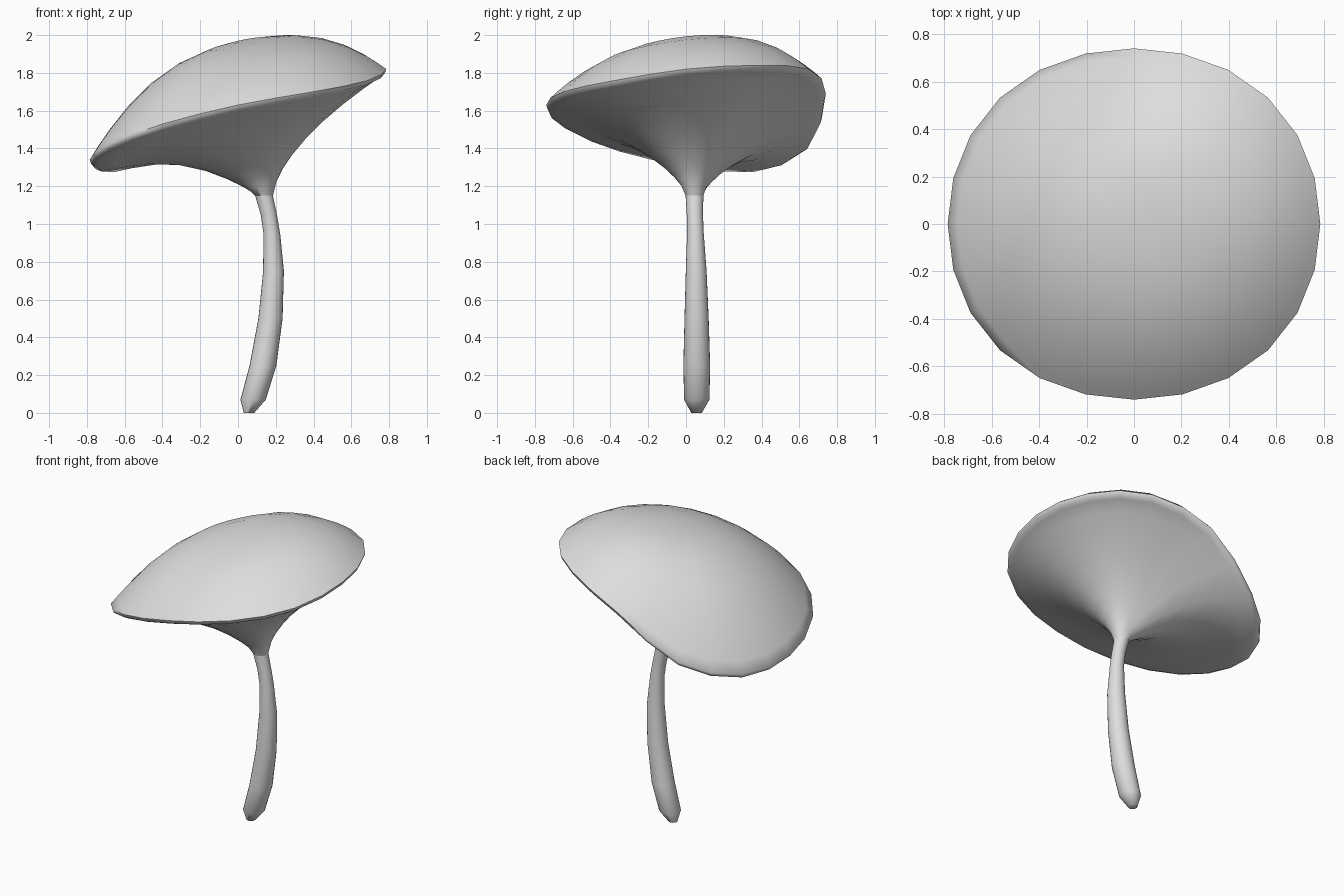
import bpy, bmesh
from math import sin, cos, pi, radians
from mathutils import Vector

if "Cube" in bpy.data.objects:
    bpy.data.objects.remove(bpy.data.objects["Cube"], do_unlink=True)

GREY = (0.73, 0.73, 0.73, 1)
grey = bpy.data.materials.new("light_grey")
grey.use_nodes = True
grey.diffuse_color = GREY
grey.node_tree.nodes["Principled BSDF"].inputs["Base Color"].default_value = GREY


def loft(name, rings, apex=None):
    """Skin a list of closed rings; close the first with an apex or flat face."""
    bm = bmesh.new()
    loops = [[bm.verts.new(p) for p in ring] for ring in rings]
    n = len(loops[0])
    for a, b in zip(loops, loops[1:]):
        for i in range(n):
            j = (i + 1) % n
            bm.faces.new((a[i], a[j], b[j], b[i]))
    if apex:
        tip = bm.verts.new(apex)
        for i in range(n):
            bm.faces.new((tip, loops[0][(i + 1) % n], loops[0][i]))
    else:
        bm.faces.new(loops[0])
    bm.faces.new(loops[-1])
    bmesh.ops.recalc_face_normals(bm, faces=bm.faces)
    mesh = bpy.data.meshes.new(name)
    bm.to_mesh(mesh)
    bm.free()
    mesh.materials.append(grey)
    obj = bpy.data.objects.new(name, mesh)
    bpy.context.collection.objects.link(obj)
    bpy.ops.object.select_all(action='DESELECT')
    obj.select_set(True)
    bpy.context.view_layer.objects.active = obj
    bpy.ops.object.shade_smooth_by_angle(angle=radians(60))
    return obj


def circle(x, y, z, r, n):
    return [Vector((x + r * cos(2 * pi * i / n), y + r * sin(2 * pi * i / n), z)) for i in range(n)]


# Wavy, tilted rim: heights every 30 degrees from +x, smoothed to 24 points
SIDES = 24
heights = [1.82, 1.84, 1.82, 1.69, 1.42, 1.31, 1.34, 1.42, 1.53, 1.63, 1.70, 1.76]
rim = []
for i in range(SIDES):
    k, a = i // 2, 2 * pi * i / SIDES
    h = [heights[(k + d) % 12] for d in (-1, 0, 1, 2)]
    z = h[1] if i % 2 == 0 else (9 * (h[1] + h[2]) - h[0] - h[3]) / 16
    bulge = 1 + 0.017 * sin(2 * a) ** 2
    rim.append(Vector((0.785 * bulge * cos(a), 0.74 * bulge * sin(a), z)))

# Domed top: leans towards the high side at the centre, then falls to the rim
TOP = 1.96


def dome_ring(t):
    ring = []
    for i, p in enumerate(rim):
        a = 2 * pi * i / SIDES
        lean = 0.16 * cos(a) + 0.08 * sin(a)
        z = TOP + lean * t + (p.z - TOP - lean) * t ** 2.5
        ring.append(Vector((p.x * t, p.y * t, z)))
    return ring


# Funnel underside: from the rounded lip down to the neck
lip = [Vector((p.x * 0.95, p.y * 0.95, p.z - 0.035)) for p in rim]
neck = circle(0.138, 0.045, 1.15, 0.047, SIDES)


def funnel_ring(u):
    ring = []
    for a, b in zip(neck, lip):
        p = a.lerp(b, u)
        hollow = 0.08 * max(0, 1 - (b.z - 1.28) / 0.5)
        p.z = a.z + (b.z - a.z) * u ** 0.63 + hollow * sin(pi * u)
        ring.append(p)
    return ring


edge = [Vector((p.x * 0.99, p.y * 0.99, p.z - 0.022)) for p in rim]
cap_rings = [dome_ring(t) for t in (0.2, 0.4, 0.58, 0.74, 0.87, 0.95, 1)]
cap_rings.append(edge)
cap_rings += [funnel_ring(u) for u in (1, 0.88, 0.7, 0.5, 0.32, 0.18, 0.09, 0.035, 0)]
loft("mushroom_cap", cap_rings, apex=(0, 0, TOP))

# Bent stem: centre x, centre y, height, radius
stem_path = [
    (0.058, 0.056, 0.0, 0.028), (0.08, 0.057, 0.07, 0.067), (0.132, 0.057, 0.25, 0.071),
    (0.172, 0.056, 0.5, 0.064), (0.188, 0.054, 0.75, 0.055), (0.179, 0.05, 0.95, 0.044),
    (0.163, 0.047, 1.05, 0.043), (0.138, 0.045, 1.15, 0.047),
]
loft("stem", [circle(*s, SIDES) for s in stem_path])
